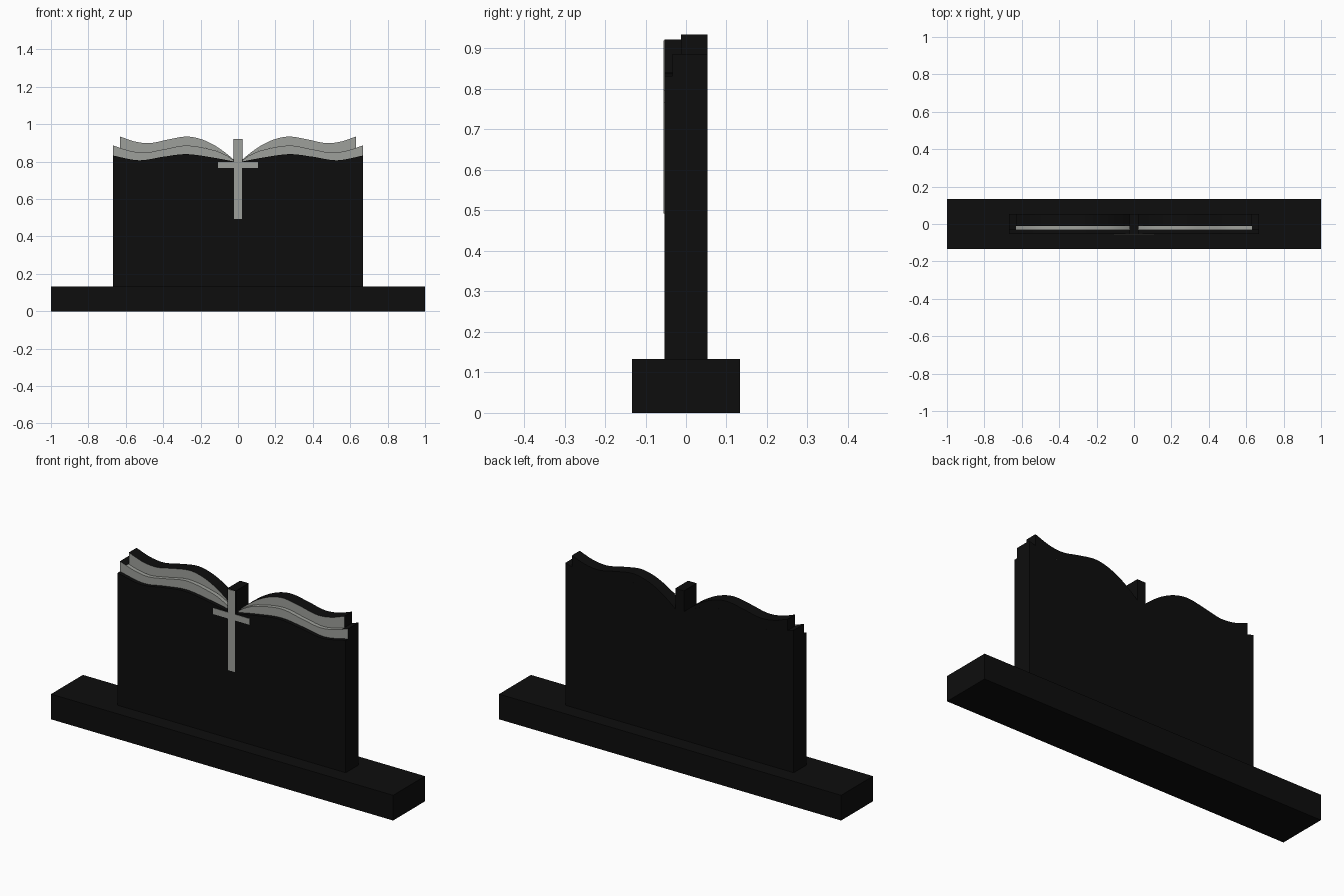
import bpy, bmesh

if "Cube" in bpy.data.objects:
    bpy.data.objects.remove(bpy.data.objects["Cube"])


def material(name, rgb):
    m = bpy.data.materials.new(name)
    m.diffuse_color = (*rgb, 1)
    m.use_nodes = True
    m.node_tree.nodes["Principled BSDF"].inputs["Base Color"].default_value = m.diffuse_color
    return m


black = material("black granite", (0.004, 0.004, 0.004))
grey = material("etched grey", (0.34, 0.35, 0.325))


def finish(bm, name, mats):
    bmesh.ops.recalc_face_normals(bm, faces=bm.faces)
    mesh = bpy.data.meshes.new(name)
    bm.to_mesh(mesh)
    bm.free()
    ob = bpy.data.objects.new(name, mesh)
    bpy.context.collection.objects.link(ob)
    for m in mats:
        mesh.materials.append(m)
    return ob


def box(name, x, y0, y1, z0, z1, mat):
    bm = bmesh.new()
    bmesh.ops.create_cube(bm, size=1)
    for v in bm.verts:
        v.co = (v.co.x * 2 * x, y0 + (v.co.y + 0.5) * (y1 - y0),
                z0 + (v.co.z + 0.5) * (z1 - z0))
    return finish(bm, name, [mat])


def curve(pts):
    """Smooth height profile through (x, z) points, symmetric in x."""
    n = len(pts)
    slope = []
    for i in range(n):
        a, b = pts[max(i - 1, 0)], pts[min(i + 1, n - 1)]
        slope.append((b[1] - a[1]) / (b[0] - a[0]))

    def f(x):
        x = abs(x)
        if x <= pts[0][0]:
            return pts[0][1]
        i = 0
        while i < n - 2 and x > pts[i + 1][0]:
            i += 1
        (x0, z0), (x1, z1) = pts[i], pts[i + 1]
        h = x1 - x0
        t = (x - x0) / h
        return ((2*t**3 - 3*t**2 + 1) * z0 + (t**3 - 2*t**2 + t) * h * slope[i]
                + (3*t**2 - 2*t**3) * z1 + (t**3 - t**2) * h * slope[i + 1])
    return f


body_top = curve([(0.02, .80), (.125, .82), (.275, .84), (.4, .826), (.53, .807), (.667, .832)])
mid_top = curve([(0.02, .805), (.06, .832), (.125, .860), (.275, .886), (.4, .865),
                 (.5, .848), (.58, .858), (.667, .886)])
upper_top = curve([(0.02, .808), (.06, .842), (.125, .887), (.2, .921), (.275, .934),
                   (.37, .919), (.47, .899), (.55, .907), (.63, .934)])


def layer(name, half, ys, low, high, rule):
    """Wavy slab between two height profiles, open below."""
    bm = bmesh.new()
    steps = 32
    half_xs = [0.02 + (half - 0.02) * i / steps for i in range(steps + 1)]
    xs = [-x for x in reversed(half_xs)] + half_xs
    if half > 0.63:
        xs = sorted(xs + [-0.63, 0.63])
    tops = [[bm.verts.new((x, y, high(x))) for y in ys] for x in xs]
    lows = [[bm.verts.new((x, y, low(x))) for y in ys] for x in xs]
    last = len(ys) - 1
    for i in range(len(xs) - 1):
        for j in range(last):
            bm.faces.new((tops[i][j], tops[i+1][j], tops[i+1][j+1], tops[i][j+1]))
        for j in (0, last):
            bm.faces.new((lows[i][j], lows[i+1][j], tops[i+1][j], tops[i][j]))
    for i in (0, len(xs) - 1):
        for j in range(last):
            bm.faces.new((lows[i][j], lows[i][j+1], tops[i][j+1], tops[i][j]))
    bmesh.ops.recalc_face_normals(bm, faces=bm.faces)
    for f in bm.faces:
        f.material_index = 1 if rule(f) else 0
    ob = finish(bm, name, [black, grey])
    bpy.context.view_layer.objects.active = ob
    ob.select_set(True)
    bpy.ops.object.shade_smooth_by_angle()
    ob.select_set(False)


def front(f):
    return abs(f.normal.y) > 0.9 and f.calc_center_median().y < -0.01


def front_or_ledge(f):
    c = f.calc_center_median()
    return front(f) or (c.y < -0.012 and abs(c.x) < 0.63)


# plinth
box("plinth", 1.0, -0.133, 0.133, 0, 0.133, black)

# book-shaped stone with two stepped page layers
layer("book_body", 0.667, [-0.053, 0.053], lambda x: 0.133, body_top, lambda f: False)
layer("lower_pages", 0.667, [-0.033, -0.012, 0.053], body_top, mid_top, front_or_ledge)
layer("upper_pages", 0.63, [-0.012, 0.053], mid_top, upper_top, front)

# spine post carrying the upper arm of the cross
box("spine_post", 0.025, -0.053, 0.053, 0.74, 0.922, black)

# cross plate on the front
w, arm, z0, za, zb, z1 = 0.021, 0.107, 0.492, 0.765, 0.797, 0.92
right = [(w, z0), (w, za), (arm, za), (arm, zb), (w, zb), (w, z1)]
outline = right + [(-x, z) for x, z in reversed(right)]
bm = bmesh.new()
face = bm.faces.new([bm.verts.new((x, -0.0525, z)) for x, z in outline])
ext = bmesh.ops.extrude_face_region(bm, geom=[face])
for v in ext["geom"]:
    if isinstance(v, bmesh.types.BMVert):
        v.co.y = -0.0550
finish(bm, "cross", [grey])
